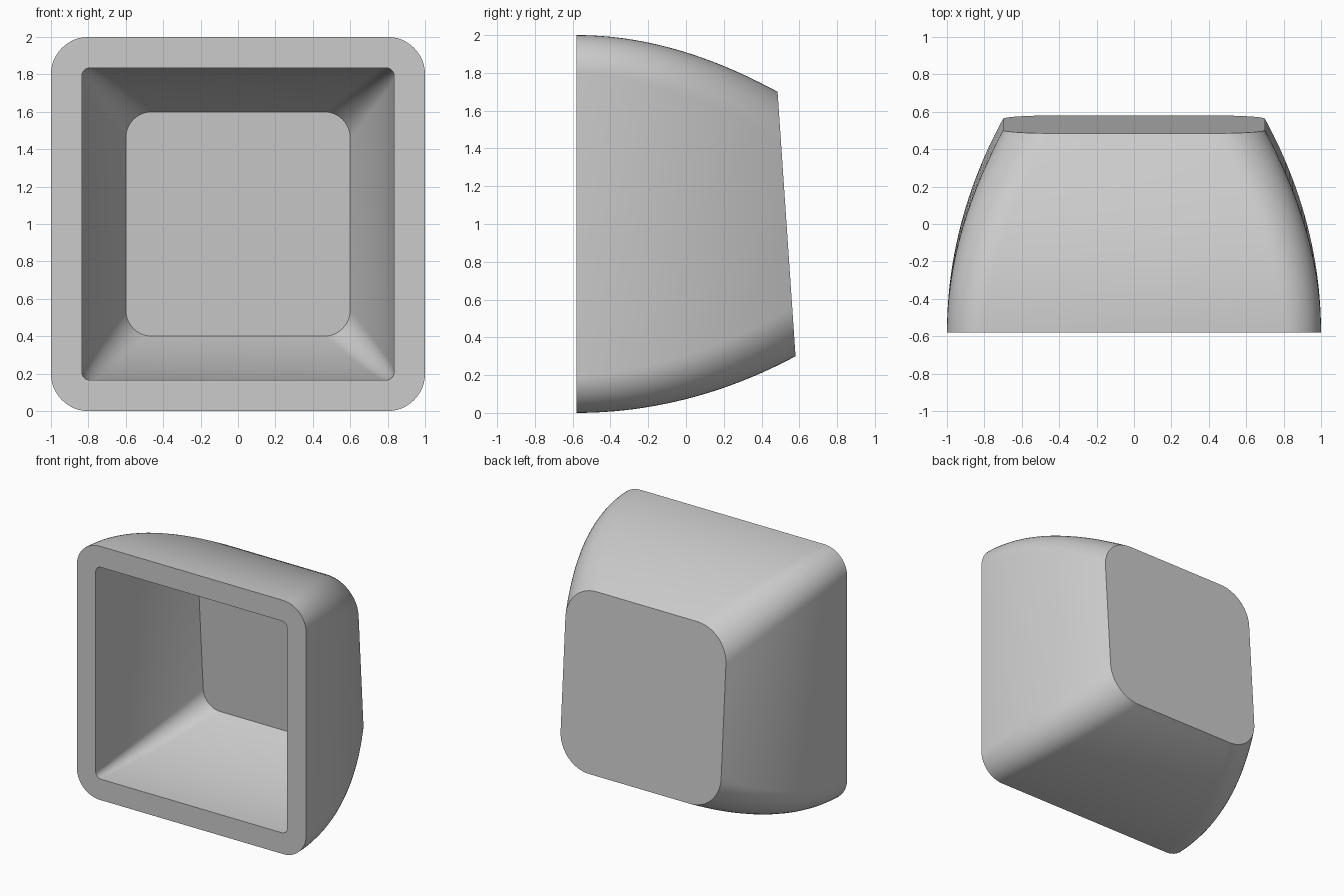
import bpy
import bmesh
from math import cos, sin, pi, radians

cube = bpy.data.objects.get("Cube")
if cube:
    bpy.data.objects.remove(cube, do_unlink=True)

FRONT = -0.58      # y of the open rim
STEPS = 24         # rings along the depth
ARC = 12           # segments per rounded corner


def back_plane(z, inset):
    """Depth of the leaning back wall at height z."""
    return 0.58 - (z - 0.3) * 0.068 - inset


def ring(bm, u, half, radius, inset):
    """Rounded square, u of the way from the rim to the back wall."""
    h = half[0] + (half[1] - half[0]) * u * u
    r = radius[0] + (radius[1] - radius[0]) * u
    verts = []
    for corner, (sx, sz) in enumerate([(1, 1), (-1, 1), (-1, -1), (1, -1)]):
        for i in range(ARC + 1):
            a = (corner + i / ARC) * pi / 2
            x = sx * (h - r) + r * cos(a)
            z = 1 + sz * (h - r) + r * sin(a)
            y = FRONT + u * (back_plane(z, inset) - FRONT)
            verts.append(bm.verts.new((x, y, z)))
    return verts


def grey_material():
    mat = bpy.data.materials.new("light grey plastic")
    colour = (0.6, 0.6, 0.6, 1)
    mat.use_nodes = True
    mat.diffuse_color = colour
    for node in mat.node_tree.nodes:
        if node.type == 'BSDF_PRINCIPLED':
            node.inputs["Base Color"].default_value = colour
    return mat


# Hollow shell: inside wall from floor to rim, then outside wall from rim to back
bm = bmesh.new()
depths = [i / STEPS for i in range(STEPS + 1)]
rings = [ring(bm, u, (0.835, 0.6), (0.045, 0.14), 0.14) for u in reversed(depths)]
rings += [ring(bm, u, (1.0, 0.7), (0.2, 0.26), 0.0) for u in depths]
for a, b in zip(rings, rings[1:]):
    for i in range(len(a)):
        j = (i + 1) % len(a)
        bm.faces.new((a[i], a[j], b[j], b[i]))

# Flat inner floor and outer back face
bm.faces.new(rings[0])
bm.faces.new(rings[-1])
bmesh.ops.recalc_face_normals(bm, faces=bm.faces)

mesh = bpy.data.meshes.new("keycap_shell")
bm.to_mesh(mesh)
bm.free()
mesh.materials.append(grey_material())
shell = bpy.data.objects.new("keycap_shell", mesh)
bpy.context.collection.objects.link(shell)

# Smooth walls with crisp rim and back edges
bpy.ops.object.select_all(action='DESELECT')
shell.select_set(True)
bpy.context.view_layer.objects.active = shell
bpy.ops.object.shade_smooth_by_angle(angle=radians(30))
